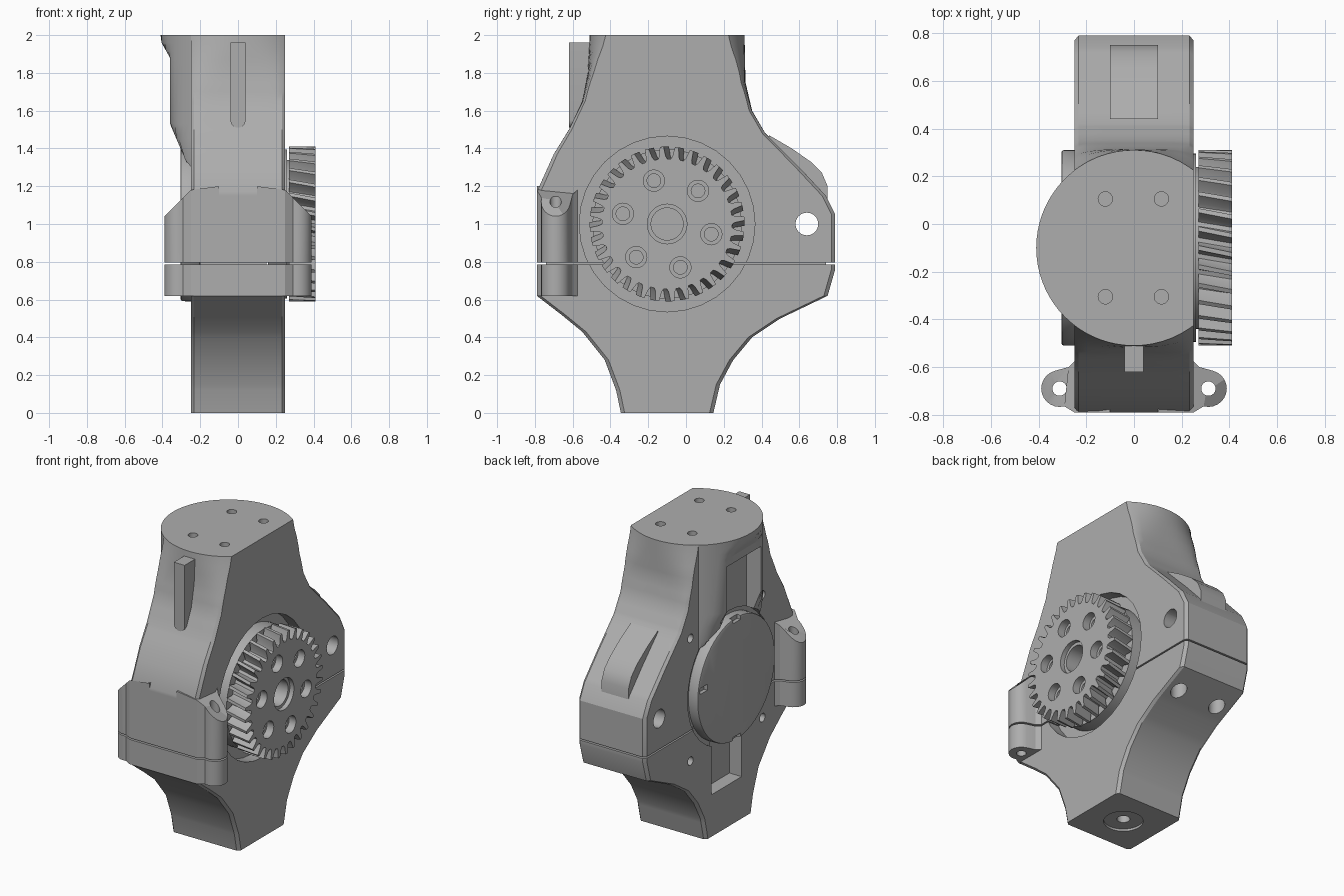
import bpy, bmesh, math
from mathutils import Matrix, Vector

if "Cube" in bpy.data.objects:
    bpy.data.objects.remove(bpy.data.objects["Cube"])

grey = bpy.data.materials.new("plain_grey")
grey.use_nodes = True
COLOR = (0.42, 0.42, 0.42, 1)
grey.diffuse_color = COLOR
grey.node_tree.nodes["Principled BSDF"].inputs["Base Color"].default_value = COLOR

CY, CZ = -0.1, 1.0      # shaft axis
SPLIT, GAP = 0.79, 0.005
FRONT = [(0, -.345), (.12, -.37), (.28, -.43), (.43, -.55), (.52, -.66), (.62, -.79),
         (1.17, -.79), (1.37, -.7), (1.5, -.62), (1.65, -.55), (1.8, -.52), (2, -.51)]
BACK = [(0, .145), (.15, .18), (.28, .25), (.4, .35), (.5, .5), (.62, .75), (.76, .79),
        (1.05, .79), (1.15, .74), (1.3, .6), (1.48, .42), (1.6, .35), (1.75, .315), (2, .31)]
BULGE = [(1.25, .24), (1.53, .36), (1.88, .36), (1.96, .405), (2, .41)]


def interp(table, z):
    for (z0, a), (z1, b) in zip(table, table[1:]):
        if z <= z1:
            return a + (b - a) * (z - z0) / (z1 - z0)
    return table[-1][1]


def finish(bm, name):
    bmesh.ops.recalc_face_normals(bm, faces=bm.faces)
    mesh = bpy.data.meshes.new(name)
    bm.to_mesh(mesh)
    bm.free()
    mesh.materials.append(grey)
    ob = bpy.data.objects.new(name, mesh)
    bpy.context.collection.objects.link(ob)
    return ob


def loft(name, rings):
    """Skin a list of closed rings and cap both ends."""
    bm = bmesh.new()
    rows = [[bm.verts.new(p) for p in ring] for ring in rings]
    n = len(rows[0])
    for a, b in zip(rows, rows[1:]):
        for i in range(n):
            j = (i + 1) % n
            bm.faces.new((a[i], a[j], b[j], b[i]))
    bm.faces.new(rows[0])
    bm.faces.new(rows[-1])
    return finish(bm, name)


def cylinder(name, r, axis, center, depth, segs=48):
    bm = bmesh.new()
    turn = Vector((0, 0, 1)).rotation_difference(Vector(axis)).to_matrix().to_4x4()
    bmesh.ops.create_cone(bm, cap_ends=True, segments=segs, radius1=r, radius2=r, depth=depth,
                          matrix=Matrix.Translation(center) @ turn)
    return finish(bm, name)


def box(name, lo, hi):
    return loft(name, [[(lo[0], lo[1], z), (hi[0], lo[1], z), (hi[0], hi[1], z), (lo[0], hi[1], z)]
                       for z in (lo[2], hi[2])])


def apply_all(ob):
    bpy.ops.object.select_all(action='DESELECT')
    ob.select_set(True)
    bpy.context.view_layer.objects.active = ob
    for m in list(ob.modifiers):
        bpy.ops.object.modifier_apply(modifier=m.name)


def cut(cutter, *targets):
    for ob in targets:
        mod = ob.modifiers.new("cut", 'BOOLEAN')
        mod.operation, mod.object, mod.solver = 'DIFFERENCE', cutter, 'EXACT'
        apply_all(ob)
    bpy.data.objects.remove(cutter)


def bore(r, axis, center, depth, *targets):
    cut(cylinder("cutter", r, axis, center, depth, 32), *targets)


# Housing halves: rectangular at the waist, easing to a round neck at the top
def body_ring(z):
    f, b = interp(FRONT, z), interp(BACK, z)
    mid, half = (f + b) / 2, (b - f) / 2
    t = min(1, max(0, (2 - z) / .7))
    power = 2 + 10 * t ** 1.6
    xs = [-.25] + [-.232 + .464 * i / 12 for i in range(13)] + [.25]
    ys = [half * (1 - abs(x / .41) ** power) ** (1 / power) for x in xs]
    ys[0] -= .02 * t
    ys[-1] -= .02 * t
    return ([(x, mid - y, z) for x, y in zip(xs, ys)]
            + [(x, mid + y, z) for x, y in reversed(list(zip(xs, ys)))])


def body_part(name, z0, z1, extra=()):
    zs = {z0, z1, *extra} | {z for z, _ in FRONT + BACK if z0 < z < z1}
    return loft(name, [body_ring(z) for z in sorted(zs)])


lower = body_part("lower_housing", 0, SPLIT - GAP)
upper = body_part("upper_housing", SPLIT + GAP, 2, (1.43, 1.55, 1.7, 1.87, 1.94))
core = box("split_core", (-.2, -.74, .78), (.15, .74, .8))

# Rounded side of the neck
rings = []
for z in [1.25, 1.35, 1.45, 1.53, 1.88, 1.92, 1.96, 2]:
    lim = interp(BULGE, z)
    rings.append([(max(-lim, -.41 * math.sin(math.pi * i / 36)), CY + .41 * math.cos(math.pi * i / 36), z)
                  for i in range(37)])
bulge = loft("neck_side", rings)

# Bolt ears at the front, with sloping tops
ears = []
for side, label in ((1, "left"), (-1, "right")):
    outline = [(.1, -.79), (.25, -.79)]
    outline += [(.312 + .077 * math.cos(a), -.69 + .077 * math.sin(a))
                for a in [math.radians(-105 + 15 * i) for i in range(13)]]
    outline += [(.275, -.6), (.25, -.575), (.1, -.575)]
    for part, z0, z1 in (("lower", .62, SPLIT - GAP), ("upper", SPLIT + GAP, 9)):
        top = [(side * x, y, min(z1, 1.2 - max(0, x - .23))) for x, y in outline]
        ear = loft(f"{label}_{part}_ear", [[(side * x, y, z0) for x, y in outline], top])
        bore(.03, (0, 0, 1), (side * .312, -.69, 1), 1.2, ear)
        ears.append(ear)

# Front rib with rounded foot
foot = [(.04 * math.cos(a), 1.55 + .04 * math.sin(a)) for a in [math.pi * (1 + i / 10) for i in range(11)]]
rib = loft("front_rib", [[(x, y, z) for x, z in [(.04, 1.96), (-.04, 1.96)] + foot] for y in (-.62, -.45)])

# Raised pad on the back slope
pad_side = [(.44, 1.47), (.56, 1.4), (.66, 1.33), (.72, 1.27), (.75, 1.2), (.75, 1.05), (.45, 1.2)]
pad = loft("back_pad", [[(x, y, z) for y, z in pad_side] for x in (-.1, .1)])

# Recesses around the gear and the cover
X, Z = (1, 0, 0), (0, 0, 1)
bore(.465, X, (.32, CY, CZ), .3, upper, lower)
bore(.44, X, (-.435, CY, CZ), .4, upper, lower, bulge)
cut(box("cutter", (-.6, CY - .18, 1.2), (-.24, CY + .18, 1.83)), bulge)
cut(box("cutter", (-.6, CY - .13, .28), (-.16, CY + .19, .7)), lower)

# Fastener holes
bore(.06, X, (0, .64, 1), 1, upper)
for y in (-.45, .31):
    bore(.028, X, (-.25, y, 1.41), .16, upper)
    bore(.028, X, (-.25, y, .59), .16, lower)
for x in (-.12, .115):
    for y in (-.305, .105):
        bore(.03, Z, (x, y, 2), .16, upper, bulge)
for x in (-.15, .15):
    bore(.05, Z, (x, .6, .58), .3, lower)
bore(.12, Z, (0, CY, 0), .03, lower)
bore(.04, Z, (0, CY, 0), .3, lower)

# Motor cover disc with rim notches
cover = cylinder("motor_cover", .41, X, (-.2525, CY, CZ), .105, 72)
bev = cover.modifiers.new("bevel", 'BEVEL')
bev.width, bev.segments = .012, 2
apply_all(cover)
for y, z in ((.25, 1.06), (CY, 1.4), (CY, .6)):
    cut(box("cutter", (-.35, y - .04, z - .02), (-.28, y + .04, z + .02)), cover)

# Slanted-tooth gear
TEETH = 32
gear_rings = []
for x in (.27, .305, .34, .375, .41):
    twist = (x - .27) * .5
    ring = []
    for i in range(TEETH):
        for step, r in ((-.36, .345), (-.24, .36), (-.12, .41), (.12, .41), (.24, .36), (.36, .345)):
            a = 2 * math.pi * (i + step) / TEETH + twist
            ring.append((x, CY + r * math.cos(a), CZ + r * math.sin(a)))
    gear_rings.append(ring)
gear = loft("gear", gear_rings)
hub = cylinder("gear_hub", .395, X, (.21, CY, CZ), .1, 64)
for i in range(6):
    a = math.radians(107 + 60 * i)
    y, z = CY + .24 * math.cos(a), CZ + .24 * math.sin(a)
    bore(.056, X, (.41, y, z), .1, gear)
    bore(.036, X, (.36, y, z), .3, gear, hub)
bore(.105, X, (.41, CY, CZ), .06, gear)
bore(.085, X, (.36, CY, CZ), .3, gear, hub)
spacer = cylinder("gear_spacer", .34, X, (.265, CY, CZ), .012, 64)
bore(.11, X, (.265, CY, CZ), .1, spacer)

for ob in [lower, upper, core, bulge, rib, pad, cover, gear, hub, spacer, *ears]:
    bpy.ops.object.select_all(action='DESELECT')
    ob.select_set(True)
    bpy.context.view_layer.objects.active = ob
    bpy.ops.object.shade_smooth_by_angle(angle=math.radians(25))
